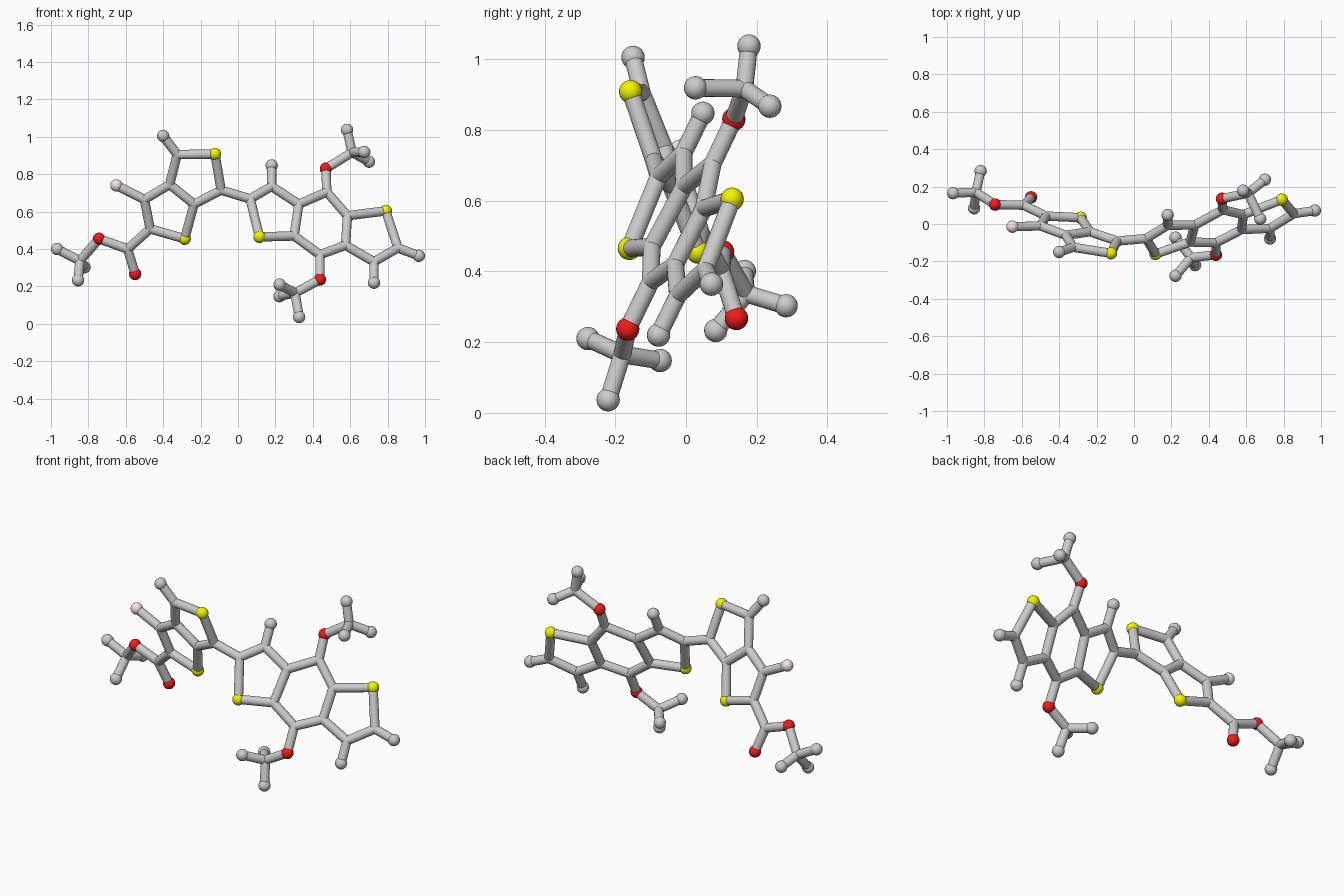
import bpy, bmesh
from mathutils import Vector, Matrix

if "Cube" in bpy.data.objects:
    bpy.data.objects.remove(bpy.data.objects["Cube"])

BALL, STICK = 0.033, 0.025

# The two fused ring systems are flat, so depth follows from a plane
def left(x, z):
    return Vector((x, 0.156 - 0.153 * x - 0.365 * z, z))

def right(x, z):
    return Vector((x, -0.425 + 0.33 * x + 0.488 * z, z))

P = {
    # left ring pair with fluorine and ester
    "a1": left(-0.40, 1.005), "a2": left(-0.325, 0.905), "Sa": left(-0.123, 0.908),
    "a3": left(-0.09, 0.715), "a4": left(-0.235, 0.64), "a5": left(-0.365, 0.745),
    "a6": left(-0.50, 0.665), "Fa": left(-0.65, 0.74), "a7": left(-0.47, 0.508),
    "Sb": left(-0.285, 0.455), "a8": left(-0.59, 0.40), "Oa": left(-0.55, 0.267),
    "Ob": left(-0.743, 0.455),
    "t0": Vector((-0.845, 0.17, 0.337)), "t1": Vector((-0.967, 0.165, 0.40)),
    "t2": Vector((-0.82, 0.283, 0.303)), "t3": Vector((-0.855, 0.084, 0.233)),
    # right three-ring core
    "b1": right(0.065, 0.668), "b2": right(0.18, 0.735), "b3": right(0.325, 0.64),
    "b4": right(0.30, 0.47), "Sc": right(0.115, 0.465), "b5": right(0.18, 0.847),
    "c1": right(0.475, 0.705), "c2": right(0.585, 0.578), "c3": right(0.575, 0.42),
    "c4": right(0.438, 0.37), "Oc": right(0.47, 0.83), "Od": right(0.438, 0.237),
    "d1": right(0.727, 0.332), "d2": right(0.855, 0.406), "Sd": right(0.79, 0.604),
    "d3": right(0.967, 0.364), "d4": right(0.727, 0.22),
    # upper and lower side branches
    "u0": Vector((0.61, 0.165, 0.917)), "u1": Vector((0.583, 0.178, 1.037)),
    "u2": Vector((0.675, 0.027, 0.919)), "u3": Vector((0.70, 0.237, 0.867)),
    "l0": Vector((0.305, -0.18, 0.165)), "l1": Vector((0.327, -0.22, 0.037)),
    "l2": Vector((0.222, -0.277, 0.21)), "l3": Vector((0.222, -0.073, 0.148)),
}

# Chains of bonded atoms for each frame section
FRAMES = {
    "left_ring_frame": ["a1 a2 Sa a3 a4 a5 a2", "a5 a6 a7 Sb a4", "a6 Fa", "a7 a8"],
    "ester_branch": ["Oa a8 Ob t0 t1", "t2 t0 t3"],
    "ring_link": ["a3 b1"],
    "right_ring_frame": ["b1 b2 b3 b4 Sc b1", "b2 b5", "b3 c1 c2 c3 c4 b4",
                         "c3 d1 d2 Sd c2", "d2 d3", "d1 d4"],
    "upper_branch": ["c1 Oc u0 u1", "u2 u0 u3"],
    "lower_branch": ["c4 Od l0 l1", "l2 l0 l3"],
}

def ball(bm, p, r):
    bmesh.ops.create_uvsphere(bm, u_segments=20, v_segments=12, radius=r,
                              matrix=Matrix.Translation(p))

def stick(bm, p, q):
    d = q - p
    m = Matrix.Translation((p + q) / 2) @ d.to_track_quat('Z', 'Y').to_matrix().to_4x4()
    bmesh.ops.create_cone(bm, cap_ends=True, segments=18, radius1=STICK, radius2=STICK,
                          depth=d.length, matrix=m)

def finish(bm, name, mat=None):
    me = bpy.data.meshes.new(name)
    bm.to_mesh(me)
    bm.free()
    ob = bpy.data.objects.new(name, me)
    bpy.context.collection.objects.link(ob)
    if mat:
        me.materials.append(mat)
    bpy.ops.object.select_all(action='DESELECT')
    ob.select_set(True)
    bpy.context.view_layer.objects.active = ob
    bpy.ops.object.shade_smooth_by_angle()

# Grey sticks with rounded joints, and larger balls on the free ends
tips = {"a1", "t1", "t2", "t3", "b5", "d3", "d4", "u1", "u2", "u3", "l1", "l2", "l3"}
for name, chains in FRAMES.items():
    bm = bmesh.new()
    used = set()
    for chain in chains:
        keys = chain.split()
        used.update(keys)
        for s, e in zip(keys, keys[1:]):
            stick(bm, P[s], P[e])
    for k in sorted(used):
        if k[0].islower():
            ball(bm, P[k], BALL if k in tips else STICK)
    finish(bm, name)

# Coloured balls
COLOURS = {"S": ("sulfur", (0.9, 0.9, 0.0, 1)), "O": ("oxygen", (0.9, 0.01, 0.01, 1)),
           "F": ("fluorine", (0.9, 0.76, 0.77, 1))}
for letter, (label, colour) in COLOURS.items():
    mat = bpy.data.materials.new(label)
    mat.diffuse_color = colour
    mat.use_nodes = True
    mat.node_tree.nodes["Principled BSDF"].inputs["Base Color"].default_value = mat.diffuse_color
    for k in P:
        if k[0] == letter:
            bm = bmesh.new()
            ball(bm, P[k], BALL)
            finish(bm, f"{label}_ball_{k[1]}", mat)
